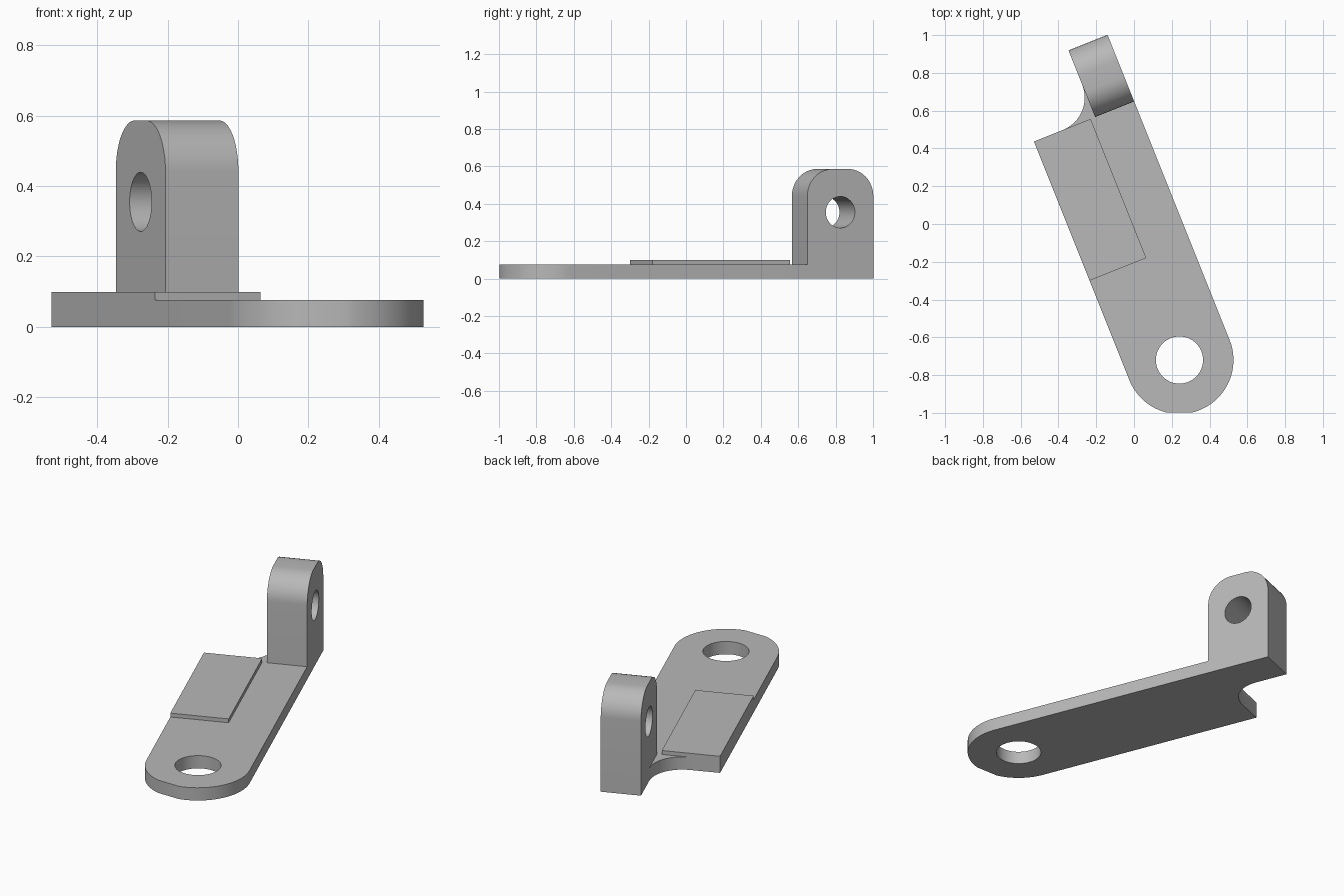
import bpy
import bmesh
from math import radians, cos, sin
from mathutils import Vector

cube = bpy.data.objects.get("Cube")
if cube:
    bpy.data.objects.remove(cube, do_unlink=True)

grey = bpy.data.materials.new("plain grey")
grey.use_nodes = True
GREY = (0.48, 0.48, 0.48, 1)
grey.diffuse_color = GREY
grey.node_tree.nodes["Principled BSDF"].inputs["Base Color"].default_value = GREY

TURN = radians(21.8)                       # whole bracket is swung about z
LEFT, RIGHT, INNER = -0.33, 0.242, 0.019   # sides across the arm
END, TIP = 0.602, 0.982                    # arm end and lug tip along the arm
PLATE, PAD, TOP = 0.076, 0.099, 0.586      # heights


def arc(cx, cy, r, start, stop, steps=12):
    angles = [radians(start + (stop - start) * i / steps) for i in range(steps + 1)]
    return [(cx + r * cos(a), cy + r * sin(a)) for a in angles]


def circle(cx, cy, r):
    return arc(cx, cy, r, 0, 360, 40)[:-1]


def prism(name, loops, low, high, place):
    """Fill an outline with optional holes and extrude it from low to high."""
    bm = bmesh.new()
    for loop in loops:
        verts = [bm.verts.new(place(a, b, low)) for a, b in loop]
        for v, w in zip(verts, verts[1:] + verts[:1]):
            bm.edges.new((v, w))
    bmesh.ops.triangle_fill(bm, edges=bm.edges[:], use_beauty=True)
    cap = bmesh.ops.extrude_face_region(bm, geom=bm.faces[:], use_keep_orig=True)
    moved = [g for g in cap["geom"] if isinstance(g, bmesh.types.BMVert)]
    bmesh.ops.translate(bm, verts=moved, vec=place(0, 0, high) - place(0, 0, low))
    bmesh.ops.recalc_face_normals(bm, faces=bm.faces[:])
    mesh = bpy.data.meshes.new(name)
    bm.to_mesh(mesh)
    bm.free()
    mesh.materials.append(grey)
    obj = bpy.data.objects.new(name, mesh)
    obj.rotation_euler.z = TURN
    bpy.context.collection.objects.link(obj)
    bpy.ops.object.select_all(action="DESELECT")
    obj.select_set(True)
    bpy.context.view_layer.objects.active = obj
    bpy.ops.object.shade_smooth_by_angle(angle=radians(30))


def flat(a, b, c):
    return Vector((a, b, c))


def upright(a, b, c):
    return Vector((c, a, b))


# Arm plate: rounded end with a small flat, concave fillet beside the lug
mid, radius = (LEFT + RIGHT) / 2, (RIGHT - LEFT) / 2
hole_y, fillet = -0.758, 0.184
arm = [(RIGHT, END), (INNER, END)]
arm += arc(INNER - fillet, END + fillet, fillet, 0, -90)
arm += [(LEFT, END)]
arm += arc(mid, hole_y, radius, 180, 234)
arm += arc(mid, hole_y, radius, 262, 360, 20)
prism("arm_plate", [arm, circle(mid, hole_y, 0.125)], 0, PLATE, flat)

# Raised pad flush with the left edge
pad = [(LEFT, -0.191), (-0.007, -0.191), (-0.007, END), (LEFT, END)]
prism("raised_pad", [pad], PLATE, PAD, flat)

# Upright lug with rounded shoulders and a cross hole
r = 0.145
lug = [(END, 0), (TIP, 0)]
lug += arc(TIP - r, TOP - r, r, 0, 90)
lug += arc(END + r, TOP - r, r, 90, 180)
prism("upright_lug", [lug, circle((END + TIP) / 2, 0.355, 0.084)], INNER, RIGHT, upright)
